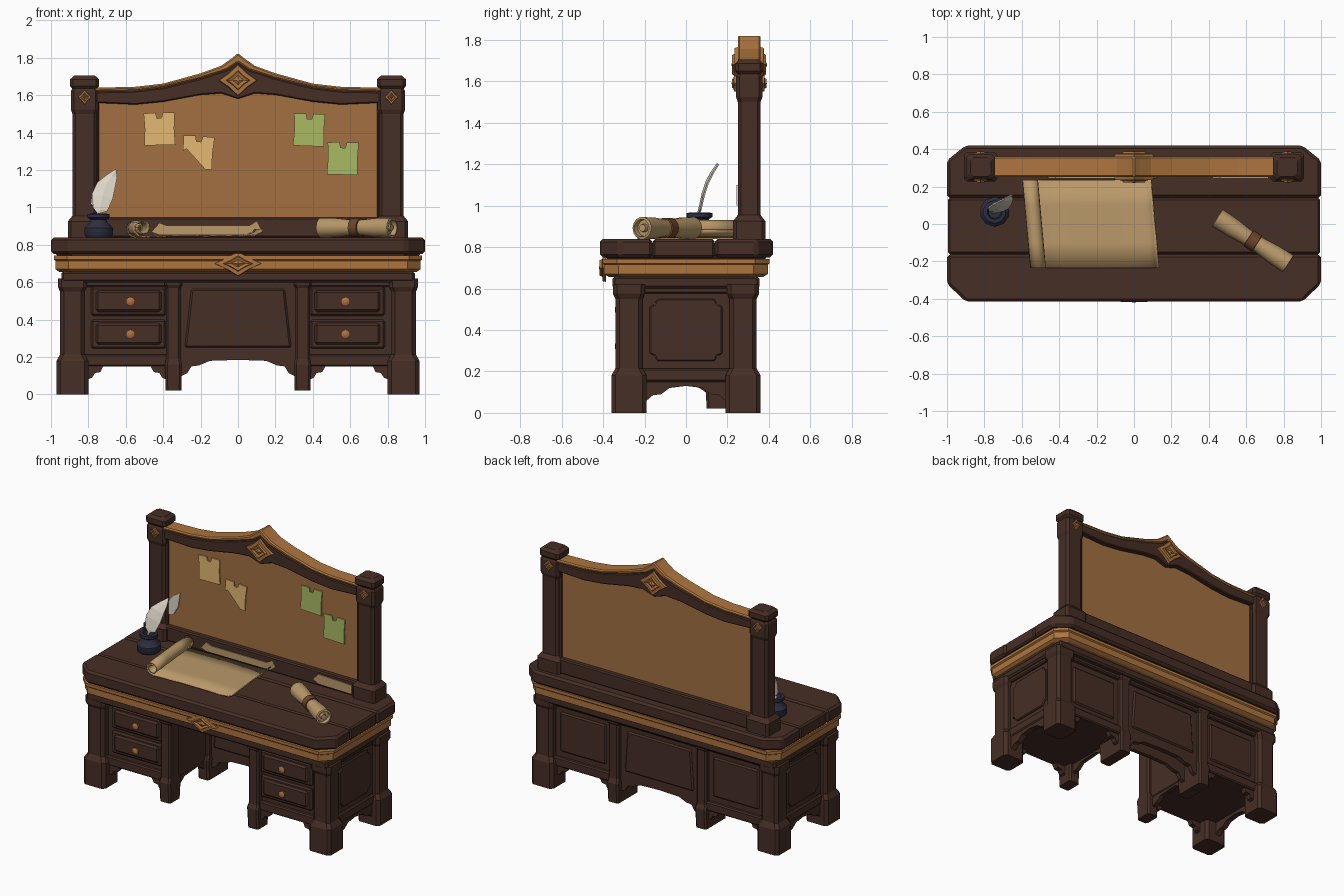
import bpy, bmesh, math
from mathutils import Matrix, Vector

if "Cube" in bpy.data.objects:
    bpy.data.objects.remove(bpy.data.objects["Cube"])


def material(name, r, g, b):
    m = bpy.data.materials.new(name)
    m.diffuse_color = [(c / 255 / 12.92 if c < 11 else ((c / 255 + .055) / 1.055) ** 2.4) for c in (r, g, b)] + [1]
    m.use_nodes = True
    m.node_tree.nodes["Principled BSDF"].inputs["Base Color"].default_value = m.diffuse_color
    return m


DARK = material("dark_wood", 70, 46, 37)
GOLD = material("golden_wood", 174, 117, 62)
CORK = material("board_brown", 162, 112, 64)
PAPER = material("parchment", 186, 153, 106)
TAN = material("tan_note", 226, 184, 114)
GREEN = material("green_note", 170, 186, 99)
WHITE = material("feather_white", 222, 214, 200)
INK = material("ink_blue", 44, 46, 62)
COPPER = material("copper", 176, 112, 62)
RIBBON = material("ribbon_brown", 112, 68, 42)


def finish(name, bm, mat, bevel=0, mirror="", smooth=False, thick=0):
    bmesh.ops.recalc_face_normals(bm, faces=bm.faces)
    me = bpy.data.meshes.new(name)
    bm.to_mesh(me)
    bm.free()
    me.materials.append(mat)
    if smooth:
        me.polygons.foreach_set("use_smooth", [True] * len(me.polygons))
        me.set_sharp_from_angle(angle=math.radians(40))
    ob = bpy.data.objects.new(name, me)
    bpy.context.collection.objects.link(ob)
    if thick:
        s = ob.modifiers.new("thickness", "SOLIDIFY")
        s.thickness, s.offset = thick, 0
    if bevel:
        b = ob.modifiers.new("bevel", "BEVEL")
        b.width, b.segments, b.limit_method = bevel, 1, "ANGLE"
    if mirror:
        m = ob.modifiers.new("mirror", "MIRROR")
        m.use_axis = ["x" in mirror, "y" in mirror, False]
    return ob


def loft(name, rings, mat, **kw):
    """Bridge rings of equal length and cap both ends."""
    bm = bmesh.new()
    vs = [[bm.verts.new(p) for p in r] for r in rings]
    n = len(vs[0])
    for a, b in zip(vs, vs[1:]):
        for i in range(n):
            bm.faces.new((a[i], a[(i + 1) % n], b[(i + 1) % n], b[i]))
    bm.faces.new(vs[0])
    bm.faces.new(vs[-1])
    return finish(name, bm, mat, **kw)


def stack(name, cx, cy, levels, ch, mat, **kw):
    """Rectangular column with chamfered corners; levels are (z, half x, half y)."""
    def ring(z, hx, hy):
        q = [(hx, hy - ch), (hx - ch, hy), (ch - hx, hy), (-hx, hy - ch),
             (-hx, ch - hy), (ch - hx, -hy), (hx - ch, -hy), (hx, ch - hy)]
        return [(cx + x, cy + y, z) for x, y in q]
    return loft(name, [ring(*l) for l in levels], mat, **kw)


def prism(name, pts, plane, d0, d1, mat, **kw):
    """Extrude an outline drawn in the xy, xz or yz plane."""
    put = {"xy": lambda a, b, d: (a, b, d), "xz": lambda a, b, d: (a, d, b), "yz": lambda a, b, d: (d, a, b)}[plane]
    return loft(name, [[put(a, b, d) for a, b in pts] for d in (d0, d1)], mat, **kw)


def box(name, x0, x1, y0, y1, z0, z1, mat=DARK, bevel=.008, **kw):
    return prism(name, [(x0, y0), (x1, y0), (x1, y1), (x0, y1)], "xy", z0, z1, mat, bevel=bevel, **kw)


def lathe(name, prof, n, mtx, mat, **kw):
    ang = [math.tau * (i + .5) / n for i in range(n)]
    return loft(name, [[mtx @ Vector((r * math.cos(a), r * math.sin(a), h)) for a in ang] for r, h in prof],
                mat, smooth=True, **kw)


def sym(half):
    """Complete an outline from its x >= 0 half, ordered from the centre outwards."""
    return [(-x, z) for x, z in reversed(half) if x > 0] + half


def ornament(name, cx, cz, y, d, w, h, **kw):
    star = [(1, 0), (.5, .42), (0, 1), (-.5, .42), (-1, 0), (-.5, -.42), (0, -1), (.5, -.42)]
    levels = [(1, 0), (.95, .5), (.62, .55), (.55, .9), (.3, .7), (.05, 1)]
    loft(name, [[(cx + s * w * a, y + d * t, cz + s * h * b) for a, b in star] for s, t in levels], GOLD, **kw)


# Table top: three planks with clipped corners
prism("front_plank", [(-1, -.162), (-1, -.32), (-.9, -.415), (.9, -.415), (1, -.32), (1, -.162)], "xy", .75, .84, DARK, bevel=.015)
box("middle_plank", -.995, .995, -.16, .138, .75, .838, bevel=.01)
prism("back_plank", [(-1, .14), (-1, .34), (-.9, .42), (.9, .42), (1, .34), (1, .14)], "xy", .75, .84, DARK, bevel=.015)
stack("top_underlayer", 0, 0, [(.735, .96, .38), (.76, .98, .39), (.82, .98, .39)], .08, DARK)

# Golden trim and frieze below the top
stack("golden_trim", 0, 0, [(.655, .955, .37), (.67, .975, .395), (.715, .975, .395), (.722, .985, .402), (.742, .985, .402)], .07, GOLD)
box("frieze", -.945, .945, -.355, .355, .6, .66, bevel=.012)
ornament("front_ornament", 0, .7, -.385, -.035, .13, .068)

# Legs; the rear inner legs are deep and carry the kneehole panel
stack("corner_leg", .885, .275, [(0, .085, .085), (.18, .085, .085), (.215, .066, .066), (.55, .066, .066),
                                 (.575, .078, .078), (.62, .078, .078)], .02, DARK, mirror="xy")
for side, cy, hy in (("front", -.27, .06), ("back", .215, .115)):
    stack(side + "_inner_leg", .345, cy, [(.02, .042, hy), (.16, .045, hy + .008), (.19, .04, hy - .005), (.57, .04, hy - .005),
                                          (.585, .048, hy + .004), (.62, .048, hy + .004)], .012, DARK, mirror="x")

# Pedestals
box("pedestal", .33, .91, -.28, .29, .15, .62, mirror="x")
box("pedestal_lower_rail", .335, .928, -.305, .315, .15, .215, mirror="x")
box("pedestal_upper_rail", .335, .928, -.305, .315, .575, .62, mirror="x")
prism("pedestal_bracket", [(.36, .16), (.36, .07), (.405, .09), (.42, .115), (.45, .12), (.47, .155), (.72, .155),
                           (.735, .12), (.765, .115), (.78, .09), (.83, .07), (.83, .16)], "xz", .26, .3, DARK, mirror="xy")
prism("side_bracket", sym([(0, .13), (.08, .12), (.12, .09), (.16, .085), (.2, .05), (.2, .16)]),
      "yz", .88, .92, DARK, mirror="x")
prism("inner_side_bracket", [(-.22, .16), (-.22, .08), (-.16, .1), (-.12, .13), (.03, .14), (.08, .11), (.12, .08), (.12, .16)],
      "yz", .335, .365, DARK, mirror="x")
prism("side_panel", sym([(.14, .25), (.15, .275), (.175, .285), (.175, .515), (.15, .525), (.14, .55)]),
      "yz", .9, .922, DARK, mirror="x", bevel=.006)
box("pedestal_back_panel", .42, .78, .28, .302, .255, .535, mirror="x", bevel=.01)

# Drawers with knobs, set back between the legs
for k, z in (("lower", .325), ("upper", .5)):
    box(k + "_drawer", .385, .785, -.298, -.27, z - .08, z + .075, mirror="x", bevel=.01)
    box(k + "_drawer_face", .41, .76, -.312, -.28, z - .058, z + .056, mirror="x", bevel=.012)
    turn = Matrix.Translation((.575, -.31, z - .003)) @ Matrix.Rotation(math.pi / 2, 4, "X")
    lathe(k + "_knob", [(.018, 0), (.012, .008), (.025, .016), (.025, .024), (.012, .032)], 10, turn, COPPER, mirror="x")

# Kneehole panels with arched lower edge, one facing each way
arch = sym([(0, .185), (.15, .18), (.21, .155), (.25, .15), (.27, .115), (.32, .09), (.34, .09), (.34, .62)])
prism("kneehole_front", arch, "xz", .14, .17, DARK)
prism("kneehole_panel", [(-.285, .25), (.285, .25), (.25, .565), (-.25, .565)], "xz", .125, .15, DARK, bevel=.01)
prism("kneehole_back", arch, "xz", .26, .295, DARK)
prism("kneehole_outer_panel", [(-.27, .25), (.27, .25), (.25, .54), (-.25, .54)], "xz", .285, .306, DARK, bevel=.01)
box("kneehole_back_rail", -.34, .34, .28, .315, .575, .62)

# Notice board posts, rails and panel
stack("board_post", .82, .305, [(.84, .09, .078), (.925, .09, .078), (.955, .065, .055), (1.5, .065, .055), (1.525, .074, .064),
                                (1.62, .074, .064), (1.635, .066, .056), (1.65, .078, .068), (1.685, .078, .068),
                                (1.705, .055, .05)], .016, DARK, mirror="x")
box("board_bottom_rail", -.77, .77, .25, .36, .84, .945)
box("board_panel", -.77, .77, .285, .325, .93, 1.617, CORK, bevel=0)
box("board_stile", .742, .77, .265, .345, .93, 1.6, mirror="x")
low = [(0, 1.58), (.09, 1.61), (.2, 1.602), (.4, 1.565), (.55, 1.55), (.77, 1.56)]
mid = [(0, 1.775), (.06, 1.735), (.2, 1.69), (.4, 1.64), (.55, 1.622), (.77, 1.618)]
top = [(0, 1.825), (.03, 1.8), (.09, 1.757), (.2, 1.717), (.4, 1.662), (.55, 1.645), (.77, 1.64)]
prism("board_arch", sym(low) + sym(mid)[::-1], "xz", .25, .36, DARK, bevel=.006)
prism("board_arch_cap", sym(mid) + sym(top)[::-1], "xz", .25, .36, GOLD, bevel=.008)
for side, y, d in (("front", .25, -1), ("back", .36, 1)):
    ornament("arch_ornament_" + side, 0, 1.68, y, d * .03, .105, .085)
    ornament("post_ornament_" + side, .82, 1.59, y + d * .008, d * .022, .036, .04, mirror="x")


# Pinned notes with a torn notch at the pin
def note(name, cx, cz, tilt, mat, fold=0):
    w, h = .083, .087
    pts = [(w, -h), (w * .95, 0), (w, h), (.02, h), (.012, h - .03), (-.012, h - .03), (-.02, h), (-w, h * .96), (-w * .94, 0)]
    pts += [(-w, -h + fold * .12), (-w + fold * .13, -h)] if fold else [(-w, -h)]
    c, s = math.cos(tilt), math.sin(tilt)
    prism(name, [(cx + c * x - s * z, cz + s * x + c * z) for x, z in pts], "xz", .276, .284, mat)


note("tan_note_left", -.42, 1.42, .02, TAN)
note("tan_note_folded", -.215, 1.295, -.09, TAN, 1)
note("green_note_left", .38, 1.415, -.04, GREEN)
note("green_note_right", .56, 1.262, -.03, GREEN)

# Pale marks on the bottom rail, board and post
prism("rail_mark_left", [(-.46, .87), (-.42, .855), (.08, .855), (.12, .885), (.1, .925), (.06, .9), (-.38, .9), (-.42, .915)], "xz", .244, .252, PAPER)
prism("rail_mark_right", [(.42, .88), (.46, .86), (.72, .855), (.72, .915), (.6, .92), (.46, .925)], "xz", .244, .252, PAPER)
prism("board_feather_mark", [(-.74, 1.02), (-.7, 1.03), (-.665, 1.09), (-.65, 1.19), (-.7, 1.16), (-.74, 1.11)], "xz", .278, .286, WHITE)
prism("post_feather_mark", [(-.785, 1.02), (-.757, 1.0), (-.757, 1.1), (-.78, 1.06)], "xz", .244, .252, WHITE)

# Open parchment: spiral roll on the left running into a flat sheet
path = [(-.53 + (.022 + .025 * i / 20) * math.cos(a), .89 + (.022 + .025 * i / 20) * math.sin(a))
        for i in range(21) for a in [-math.pi / 2 - math.tau * 1.5 * (1 - i / 20)]]
path += [(-.4, .847), (-.2, .85), (0, .847), (.07, .852), (.1, .866), (.112, .882)]
bm = bmesh.new()
rows = [[bm.verts.new((x - .09 * y, y, z)) for x, z in path] for y in (-.235, -.1, .1, .235)]
for a, b in zip(rows, rows[1:]):
    for i in range(len(path) - 1):
        bm.faces.new((a[i], a[i + 1], b[i + 1], b[i]))
finish("open_parchment", bm, PAPER, thick=.007, smooth=True)

# Tied scroll
lie = Matrix.Translation((.635, -.09, .892)) @ Matrix.Rotation(math.radians(-33), 4, "Z") @ Matrix.Rotation(math.pi / 2, 4, "Y")
half = [(.042, .0), (.044, .05), (.052, .13), (.054, .225), (.043, .228), (.04, .2), (.02, .2), (.018, .222), (.006, .222)]
lathe("tied_scroll", [(r, -h) for r, h in half[:0:-1]] + half, 14, lie, PAPER)
lathe("scroll_ribbon", [(.042, -.028), (.05, -.026), (.05, .026), (.042, .028)], 14, lie, RIBBON)

# Inkwell and quill
lathe("inkwell", [(.068, .838), (.08, .855), (.08, .89), (.05, .92), (.045, .935), (.062, .945), (.062, .965),
                  (.04, .967), (.035, .935)], 10, Matrix.Translation((-.745, .065, 0)), INK)
spine = [(-.755, .055, .93, .005), (-.747, .06, .97, .006), (-.737, .065, .99, .038), (-.725, .08, 1.06, .055),
         (-.705, .1, 1.12, .048), (-.675, .125, 1.165, .027), (-.655, .15, 1.2, .003)]
bm = bmesh.new()
rows = [[bm.verts.new((x + k * w, y + abs(k) * .006, z + k * w * -.25)) for k in (-1, 0, 1)] for x, y, z, w in spine]
for a, b in zip(rows, rows[1:]):
    for i in (0, 1):
        bm.faces.new((a[i], a[i + 1], b[i + 1], b[i]))
finish("quill_feather", bm, WHITE, thick=.008)
